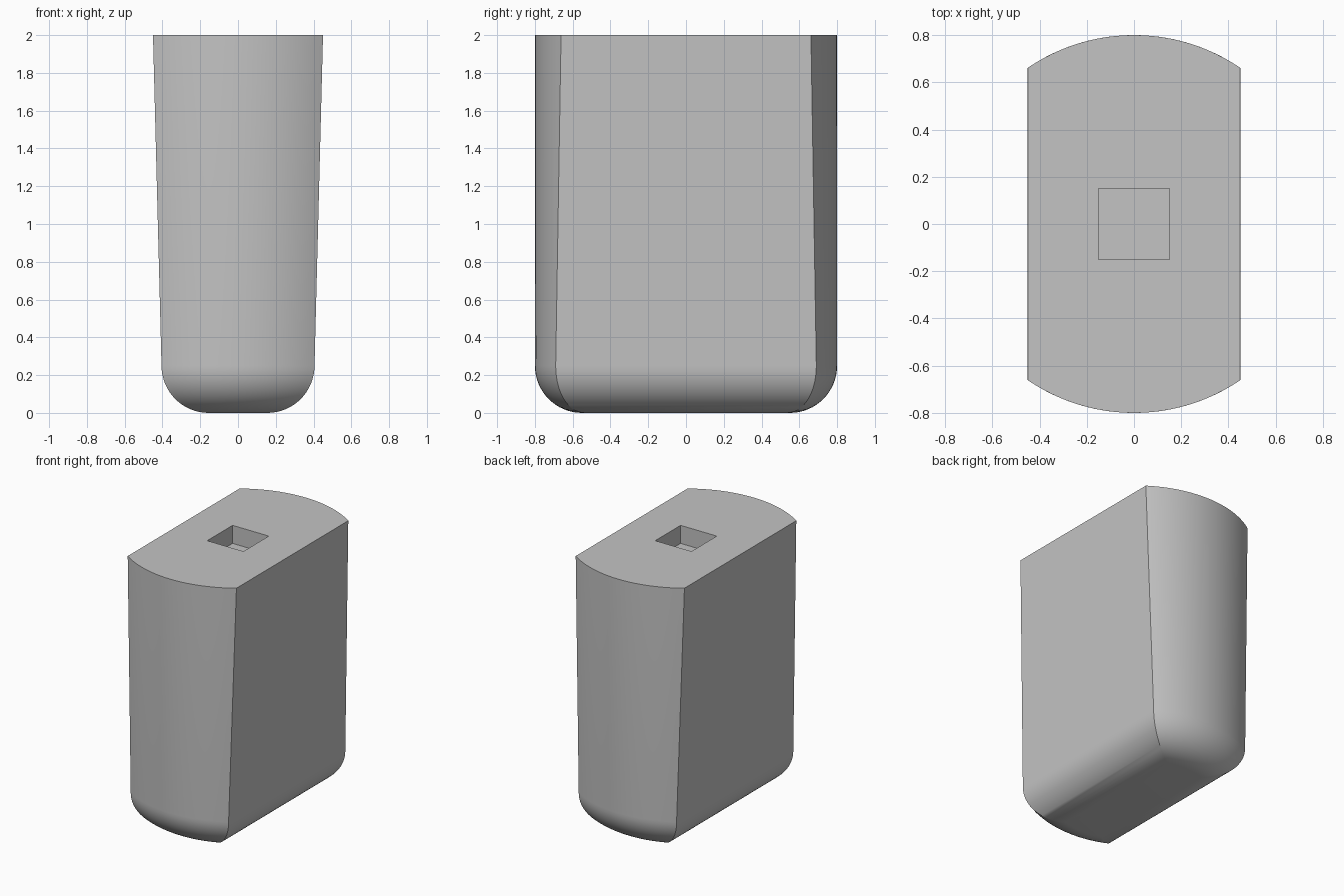
import bpy, bmesh, math

if "Cube" in bpy.data.objects:
    bpy.data.objects.remove(bpy.data.objects["Cube"], do_unlink=True)

HEIGHT, RADIUS, FILLET = 2.0, 0.8, 0.25
HALF_LOW, HALF_TOP = 0.405, 0.45
ARC_STEPS, FILLET_STEPS = 24, 16

# Plain grey material
grey = bpy.data.materials.new("plain grey")
grey.use_nodes = True
colour = (0.55, 0.55, 0.55, 1)
grey.diffuse_color = colour
grey.node_tree.nodes["Principled BSDF"].inputs["Base Color"].default_value = colour


def section(bm, radius, half, z):
    """Ring with two flat sides and two curved ends."""
    swing = math.asin(half / radius)
    ring = []
    for sign in (1, -1):
        for i in range(ARC_STEPS + 1):
            a = swing * (2 * i / ARC_STEPS - 1)
            ring.append(bm.verts.new((-sign * radius * math.sin(a),
                                      sign * radius * math.cos(a), z)))
    return ring


# Tapered body with a rounded bottom edge
bm = bmesh.new()
rings = []
for i in range(FILLET_STEPS + 1):
    a = math.pi / 2 * (1 - i / FILLET_STEPS)
    inset = FILLET * (1 - math.cos(a))
    rings.append(section(bm, RADIUS - inset, HALF_LOW - inset,
                         FILLET * (1 - math.sin(a))))
rings.append(section(bm, RADIUS, HALF_TOP, HEIGHT))
for low, high in zip(rings, rings[1:]):
    for i in range(len(low)):
        j = (i + 1) % len(low)
        bm.faces.new((low[i], low[j], high[j], high[i]))
bm.faces.new(rings[0])
bm.faces.new(rings[-1])
bmesh.ops.recalc_face_normals(bm, faces=bm.faces)
mesh = bpy.data.meshes.new("body")
bm.to_mesh(mesh)
bm.free()
body = bpy.data.objects.new("body", mesh)
bpy.context.collection.objects.link(body)
mesh.materials.append(grey)

# Square socket cut into the top
bpy.ops.mesh.primitive_cube_add(size=1, location=(0, 0, HEIGHT))
cutter = bpy.context.object
cutter.name = "socket_cutter"
cutter.scale = (0.3, 0.3, 0.27)
cutter.hide_render = True
cutter.data.materials.append(grey)
cut = body.modifiers.new("socket", 'BOOLEAN')
cut.operation, cut.solver, cut.object = 'DIFFERENCE', 'EXACT', cutter

bpy.ops.object.select_all(action='DESELECT')
body.select_set(True)
bpy.context.view_layer.objects.active = body
bpy.ops.object.modifier_apply(modifier="socket")
bpy.data.objects.remove(cutter, do_unlink=True)
bpy.ops.object.shade_smooth_by_angle(angle=math.radians(30))
